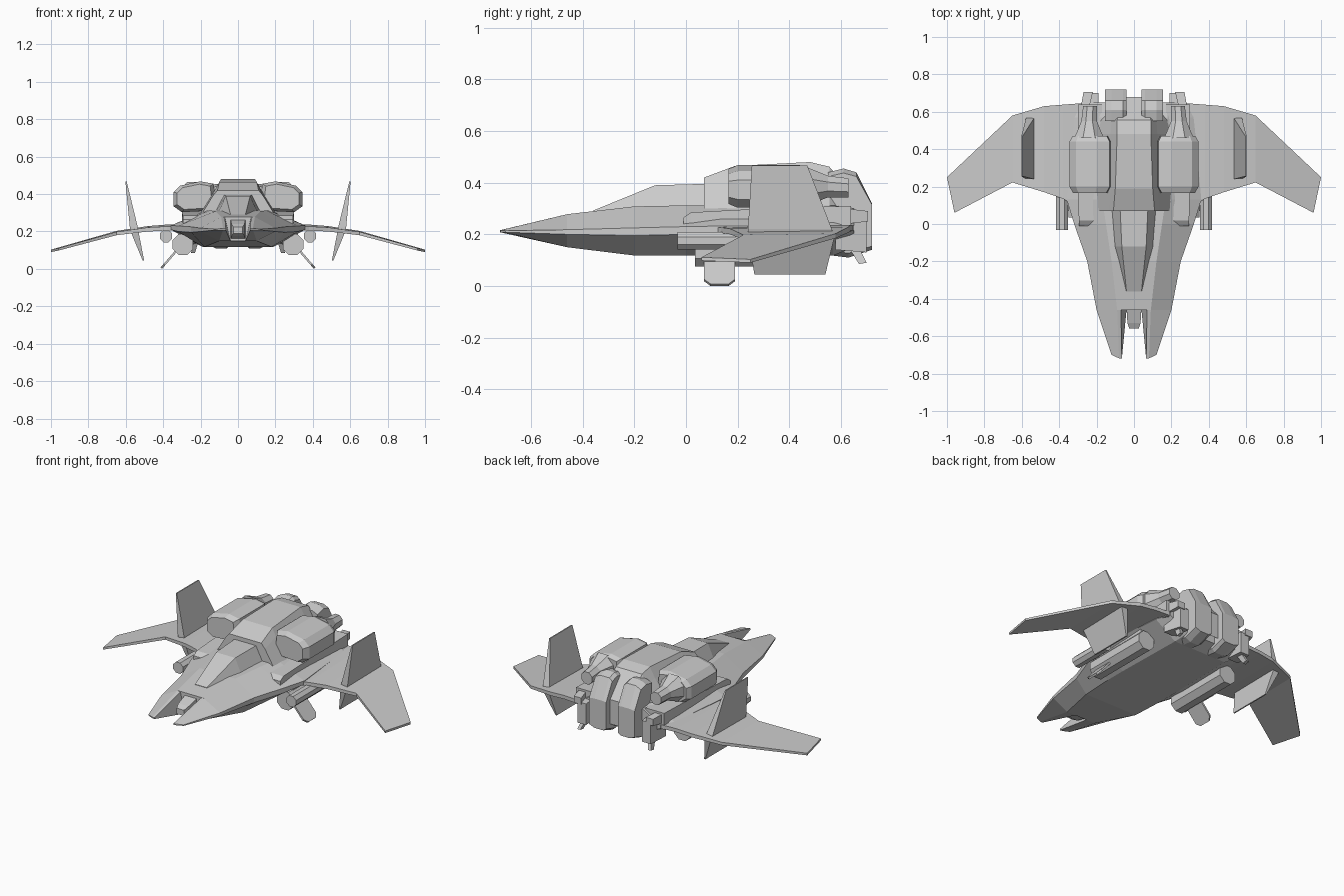
import bpy, bmesh, math


def loft(name, sections, mirror=True):
    """Skin a list of equal-length 3D rings, cap the ends, optionally mirror in x."""
    bm = bmesh.new()
    rings = [[bm.verts.new(p) for p in s] for s in sections]
    n = len(rings[0])
    for a, b in zip(rings, rings[1:]):
        for i in range(n):
            j = (i + 1) % n
            bm.faces.new((a[i], a[j], b[j], b[i]))
    bm.faces.new(rings[0])
    bm.faces.new(rings[-1][::-1])
    bmesh.ops.recalc_face_normals(bm, faces=bm.faces)
    me = bpy.data.meshes.new(name)
    bm.to_mesh(me)
    bm.free()
    ob = bpy.data.objects.new(name, me)
    bpy.context.collection.objects.link(ob)
    if mirror:
        ob.modifiers.new("Mirror", 'MIRROR').use_mirror_merge = False
    return ob


def sym(y, half):
    """Closed symmetric ring at y from right-half (x, z) points, bottom to top."""
    return [(x, y, z) for x, z in half] + [(-x, y, z) for x, z in reversed(half)]


def rect(y, x0, x1, z0, z1):
    return [(x0, y, z0), (x1, y, z0), (x1, y, z1), (x0, y, z1)]


def ngon(y, cx, cz, r, n=8):
    return [(cx + r * math.cos(2 * math.pi * (i + .5) / n), y,
             cz + r * math.sin(2 * math.pi * (i + .5) / n)) for i in range(n)]


def scaled(y, pts, s, c):
    return [(c[0] + (x - c[0]) * s, y, c[1] + (z - c[1]) * s) for x, z in pts]


# Main hull
loft("hull", [
    sym(-.46, [(.10, .15), (.20, .20), (.20, .218), (.09, .278)]),
    sym(-.20, [(.18, .118), (.25, .195), (.25, .225), (.12, .308)]),
    sym(.00, [(.19, .118), (.32, .20), (.32, .23), (.15, .312)]),
    sym(.13, [(.19, .118), (.36, .21), (.36, .232), (.17, .312)]),
    sym(.57, [(.18, .118), (.32, .21), (.32, .235), (.18, .312)]),
    sym(.65, [(.15, .15), (.28, .215), (.28, .235), (.17, .30)])], False)

# Forked nose
loft("nose_prong", [
    [(.04, -.46, .15), (.10, -.46, .15), (.20, -.46, .20), (.20, -.46, .218),
     (.09, -.46, .278), (.07, -.46, .275)],
    [(.065, -.72, .208), (.08, -.718, .208), (.12, -.70, .208), (.12, -.70, .214),
     (.08, -.718, .216), (.065, -.72, .216)]])
loft("nose_sensor", [
    sym(-.56, [(.025, .19), (.025, .225)]),
    sym(-.53, [(.035, .175), (.035, .24)]),
    sym(-.45, [(.04, .16), (.04, .265)])], False)

# Canopy and raised spine
loft("canopy", [
    sym(-.36, [(.05, .27), (.04, .292)]),
    sym(-.12, [(.11, .29), (.065, .39)]),
    sym(.10, [(.13, .29), (.075, .396)])], False)
loft("spine", [
    sym(.07, [(.19, .30), (.135, .39), (.11, .42)]),
    sym(.19, [(.20, .30), (.125, .42), (.10, .465)]),
    sym(.48, [(.20, .30), (.125, .42), (.09, .48)]),
    sym(.555, [(.19, .29), (.12, .41), (.09, .462)]),
    sym(.68, [(.12, .17), (.10, .26), (.07, .32)])], False)

# Wings
def wing_ring(x, yf, zf, yr, zr, t):
    xf = x if x < .9 else .96
    return [(xf, yf, zf), (xf, yf, zf + t), (x, yr, zr + t), (x, yr, zr)]

loft("wing", [
    wing_ring(.22, .05, .205, .65, .215, .022),
    wing_ring(.38, .135, .205, .638, .215, .022),
    wing_ring(.48, .17, .20, .63, .207, .022),
    wing_ring(.65, .222, .18, .58, .185, .018),
    wing_ring(1.0, .06, .098, .25, .09, .013)])

# Tail fins above and below the wing
def fin_ring(z, x0, x1, y0, y1):
    return [(x0, y0, z), (x1, y0, z), (x1, y1, z), (x0, y1, z)]

loft("tail_fin", [
    fin_ring(.045, .502, .51, .265, .54),
    fin_ring(.19, .53, .57, .24, .575),
    fin_ring(.22, .535, .578, .24, .565),
    fin_ring(.467, .595, .602, .255, .47)])

# Upper engine nacelles with tapered nozzles
prof = [(.12, .37), (.145, .312), (.30, .303), (.345, .335),
        (.345, .41), (.31, .445), (.20, .468), (.13, .455)]
c = (.235, .385)
loft("nacelle", [scaled(.165, prof, .82, c), scaled(.20, prof, 1, c),
                 scaled(.44, prof, 1, c), scaled(.47, prof, .85, c)])
loft("nacelle_nozzle", [ngon(.46, .24, .385, .085), ngon(.55, .24, .385, .045),
                        ngon(.63, .235, .38, .04)])

# Side intake trunks
loft("side_trunk", [rect(-.01, .18, .295, .215, .265), rect(.02, .17, .295, .21, .285),
                    rect(.30, .17, .30, .21, .30), rect(.64, .17, .30, .21, .31)])

# Tall rear engines
def engine_ring(x0, x1, pts):
    return [[(x, y, z) for y, z in pts] for x in (x0, x1)]

outer = [(.55, .12), (.63, .11), (.72, .14), (.72, .32), (.66, .44), (.61, .455), (.55, .44)]
inner = [(y, .28 + (z - .28) * .9) for y, z in outer]
loft("rear_engine", [[(.04, y, z) for y, z in inner], [(.06, y, z) for y, z in outer],
                     [(.12, y, z) for y, z in outer], [(.155, y, z) for y, z in inner]])

# Rear thruster boxes and small skids
loft("rear_thruster", [rect(.58, .19, .27, .14, .27), rect(.70, .19, .25, .13, .26)])
loft("rear_vane", [rect(.62, .24, .285, .24, .30), rect(.705, .22, .27, .25, .29)])
loft("rear_skid", [[(.21, .63, .15), (.235, .63, .15), (.235, .67, .15), (.21, .67, .15)],
                   [(.23, .67, .085), (.25, .67, .085), (.25, .70, .09), (.23, .70, .09)]])

# Under-wing pods, guns and angled blades
loft("under_pod", [ngon(.035, .295, .13, .06), ngon(.46, .295, .13, .06)])
loft("pod_pylon", [rect(.08, .27, .32, .15, .215), rect(.44, .27, .32, .15, .215)])
loft("wing_gun", [ngon(-.033, .385, .175, .036), ngon(.22, .385, .175, .036)])
blade = [(.07, 0.), (.07, .85), (.095, 1.), (.165, 1.), (.19, .85), (.19, 0.)]
loft("pod_blade", [[(.305 + .105 * t + d, y, .125 - .121 * t + d) for y, t in blade]
                   for d in (-.004, .004)])
